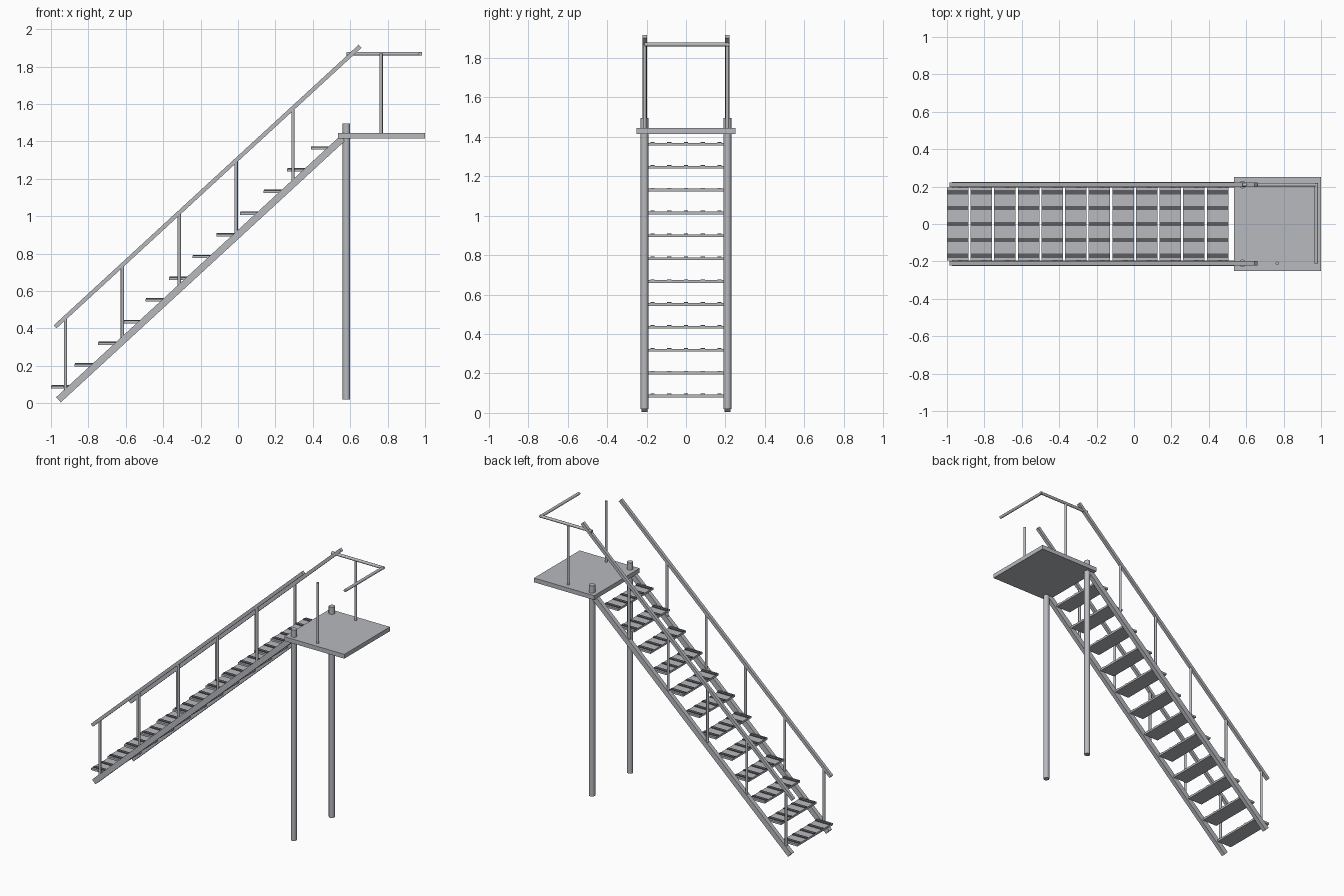
import bpy
import math
from mathutils import Vector

cube = bpy.data.objects.get("Cube")
if cube:
    bpy.data.objects.remove(cube, do_unlink=True)


def make_material(name, color):
    mat = bpy.data.materials.new(name)
    mat.use_nodes = True
    mat.diffuse_color = color
    bsdf = next(n for n in mat.node_tree.nodes if n.type == "BSDF_PRINCIPLED")
    bsdf.inputs["Base Color"].default_value = color
    return mat


STEEL = make_material("light grey steel", (0.48, 0.49, 0.52, 1))
GRIP = make_material("dark grey grip", (0.11, 0.11, 0.12, 1))


def finish(name, mat):
    obj = bpy.context.object
    obj.name = name
    obj.data.materials.append(mat)
    return obj


def box(name, center, size, mat=STEEL, tilt=0):
    bpy.ops.mesh.primitive_cube_add(size=1, location=center, rotation=(0, tilt, 0))
    obj = finish(name, mat)
    obj.scale = size
    return obj


def beam(name, start, end, width, depth):
    """Square-cut beam lying in a plane of constant y."""
    a, b = Vector(start), Vector(end)
    d = b - a
    return box(name, (a + b) / 2, (d.length, width, depth), tilt=-math.atan2(d.z, d.x))


def tube(name, start, end, radius, sides=12):
    a, b = Vector(start), Vector(end)
    d = b - a
    bpy.ops.mesh.primitive_cylinder_add(vertices=sides, radius=radius, depth=d.length,
                                        location=(a + b) / 2)
    obj = finish(name, STEEL)
    obj.rotation_euler = d.to_track_quat("Z", "Y").to_euler()
    bpy.ops.object.shade_smooth_by_angle(angle=math.radians(35))
    return obj


SLOPE = 0.92
SIDE = 0.21

# Both flanks: stringer, handrail, balusters, support column, platform post
for label, y in (("left", SIDE), ("right", -SIDE)):
    # the front faces -y, so +y is the back flank
    flank = "back" if y > 0 else "front"
    beam(flank + "_stringer", (-0.96, y, 0.018), (0.56, y, 0.018 + 1.52 * SLOPE), 0.03, 0.037)
    beam(flank + "_handrail", (-0.978, y, 0.408), (0.653, y, 0.408 + 1.631 * SLOPE), 0.022, 0.022)
    for i in range(5):
        x = -0.922 + i * 0.304
        tube(f"{flank}_baluster_{i + 1}", (x, y, 0.018 + (x + 0.96) * SLOPE),
             (x, y, 0.408 + (x + 0.978) * SLOPE), 0.009)
    tube(flank + "_column", (0.58, y, 0.02), (0.58, y, 1.495), 0.02)
    tube(flank + "_platform_post", (0.765, y, 1.44), (0.765, y, 1.87), 0.009)

# Treads with raised grip strips
for i in range(12):
    x, z = -0.9425 + i * 0.1263, 0.086 + i * 0.116
    box(f"tread_{i + 1}", (x, 0, z), (0.115, 0.392, 0.014))
    for k in range(-2, 3):
        box(f"grip_strip_{i + 1}_{k + 3}", (x, k * 0.085, z + 0.0085),
            (0.111, 0.022, 0.006), GRIP)

# Landing and its guard rail
box("platform", (0.7675, 0, 1.43), (0.465, 0.504, 0.03))
tube("guard_rail_side", (0.58, SIDE, 1.868), (0.983, SIDE, 1.868), 0.01)
tube("guard_rail_end", (0.975, SIDE + 0.008, 1.868), (0.975, -SIDE, 1.868), 0.01)
